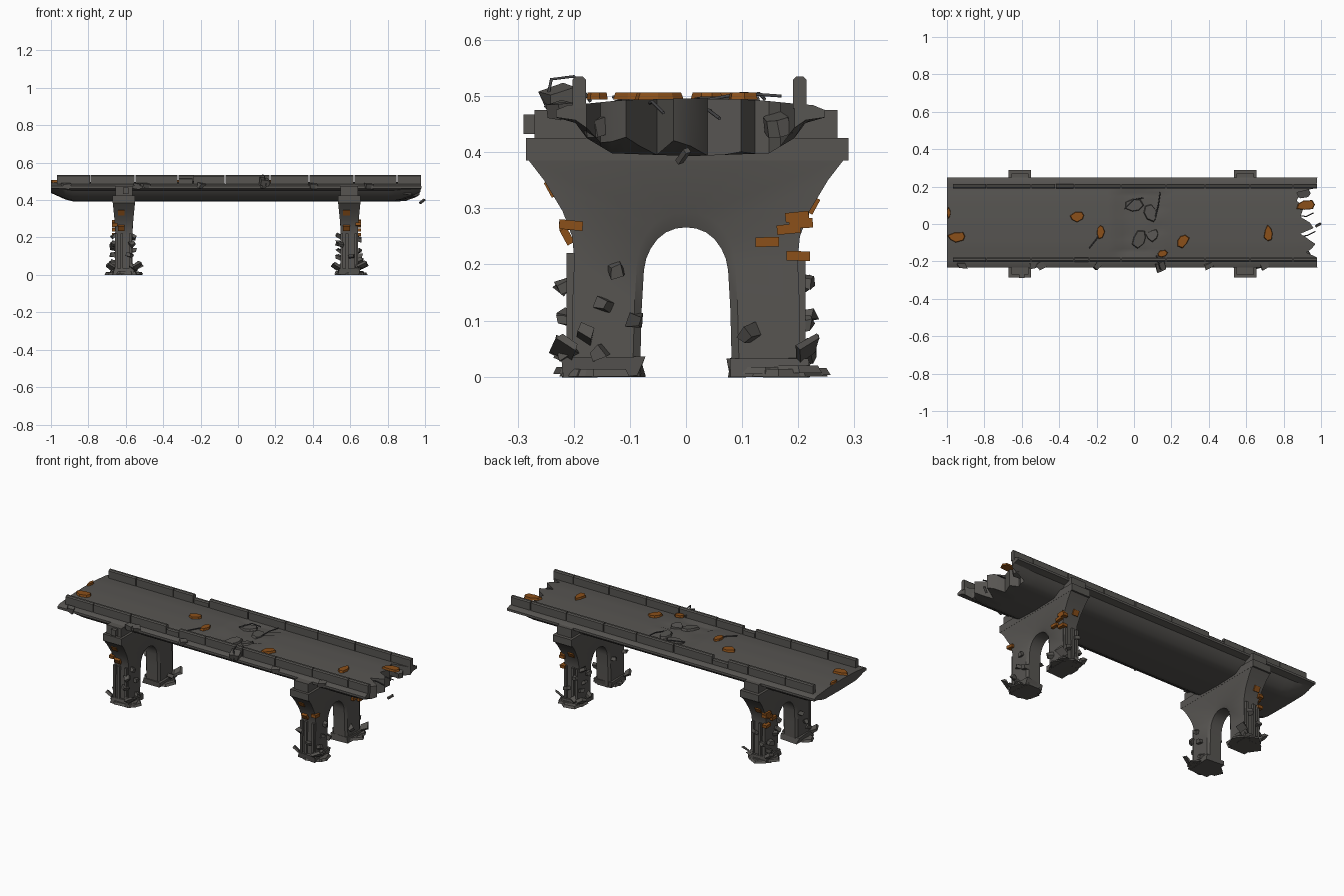
import bpy, bmesh, math, random
from mathutils import Vector, Matrix, Euler, noise

if "Cube" in bpy.data.objects:
    bpy.data.objects.remove(bpy.data.objects["Cube"])

random.seed(7)


def material(name, rgb):
    m = bpy.data.materials.new(name)
    m.diffuse_color = (*rgb, 1)
    m.use_nodes = True
    m.node_tree.nodes["Principled BSDF"].inputs["Base Color"].default_value = m.diffuse_color
    return m


CONCRETE = material("dark concrete", (0.095, 0.09, 0.083))
RUST = material("rusty orange", (0.26, 0.08, 0.01))
STEEL = material("dark steel", (0.06, 0.06, 0.063))


def finish(bm, name, mat, smooth=None):
    bmesh.ops.recalc_face_normals(bm, faces=bm.faces)
    me = bpy.data.meshes.new(name)
    bm.to_mesh(me)
    bm.free()
    me.materials.append(mat)
    ob = bpy.data.objects.new(name, me)
    bpy.context.collection.objects.link(ob)
    if smooth:
        bpy.ops.object.select_all(action='DESELECT')
        ob.select_set(True)
        bpy.context.view_layer.objects.active = ob
        bpy.ops.object.shade_smooth_by_angle(angle=math.radians(smooth))
    return ob


def box(bm, loc, size, rot=(0, 0, 0), jitter=0.0):
    m = Matrix.Translation(loc) @ Euler(rot).to_matrix().to_4x4() @ Matrix.Diagonal((*size, 1))
    vs = bmesh.ops.create_cube(bm, size=1, matrix=m)["verts"]
    for v in vs:
        v.co += Vector([random.uniform(-jitter, jitter) * s for s in size])


def slab(bm, loc, rx, ry, h, rot=(0, 0, 0), n=7):
    # irregular flat polygon shard
    m = Matrix.Translation(loc) @ Euler(rot).to_matrix().to_4x4()
    ring = []
    for i in range(n):
        a, r = 2 * math.pi * i / n, random.uniform(0.75, 1.1)
        ring.append((rx * r * math.cos(a), ry * r * math.sin(a)))
    lo = [bm.verts.new(m @ Vector((x, y, -h / 2))) for x, y in ring]
    hi = [bm.verts.new(m @ Vector((x * .9, y * .9, h / 2))) for x, y in ring]
    bm.faces.new(lo[::-1])
    bm.faces.new(hi)
    for i in range(n):
        j = (i + 1) % n
        bm.faces.new((lo[i], lo[j], hi[j], hi[i]))


def interp(pts, t):
    for (a, b), (c, d) in zip(pts, pts[1:]):
        if t <= c:
            return b + (d - b) * max(0, t - a) / (c - a)
    return pts[-1][1]


# Deck: cambered hull section, jagged right end, shallow crater in the middle
YS = [-.24, -.218, -.205, -.185, -.16, -.14, -.115, -.09, -.06, -.03, 0]
YS += [-y for y in YS[-2::-1]]
TOP = [(0, .496), (.12, .493), (.19, .486), (.218, .484), (.24, .475)]
BOTTOM = [(0, .393), (.14, .398), (.185, .425), (.205, .452), (.24, .462)]
END = [(-.24, .98), (-.185, .975), (-.16, .92), (-.14, .95), (-.115, .97), (-.06, .89), (-.03, .96),
       (0, .94), (.03, .89), (.06, .90), (.09, .91), (.115, .87), (.14, .88), (.16, .87), (.185, .975), (.24, .98)]
NX = 48
bm = bmesh.new()
top, bot = [], []
for i in range(NX + 1):
    x0 = -1 + 1.84 * i / (NX - 1)
    tr, br = [], []
    for y in YS:
        x = interp(END, y) if i == NX else x0
        zt, zb = interp(TOP, abs(y)), interp(BOTTOM, abs(y))
        edge = 0.03 * noise.noise((3, y * 25, 0))
        if -.08 + edge < x < .13 + edge and abs(y) < .165:
            zt -= .011 + .006 * noise.noise((x * 30, y * 30, 0))
        lift = max(0, abs(x) - .9) / .1
        zb += lift * .045 * (.462 - zb) / .069
        tr.append(bm.verts.new((x, y + .008, zt)))
        br.append(bm.verts.new((x, y + .008, zb)))
    top.append(tr)
    bot.append(br)
K = len(YS)
for i in range(NX):
    for j in range(K - 1):
        bm.faces.new((top[i][j], top[i + 1][j], top[i + 1][j + 1], top[i][j + 1]))
        bm.faces.new((bot[i][j], bot[i][j + 1], bot[i + 1][j + 1], bot[i + 1][j]))
    for j in (0, K - 1):
        bm.faces.new((top[i][j], bot[i][j], bot[i + 1][j], top[i + 1][j]))
for i in (0, NX):
    for j in range(K - 1):
        bm.faces.new((top[i][j], top[i][j + 1], bot[i][j + 1], bot[i][j]))
finish(bm, "deck", CONCRETE, 30)

# Parapets: rows of chamfered wall segments with open joints
JOINTS = [-.97, -.79, -.55, -.32, -.07, .17, .38, .62, .85, .98]
for side, y in (("front", -.19), ("back", .203)):
    bm = bmesh.new()
    for a, b in zip(JOINTS, JOINTS[1:]):
        pieces = [(a, b, .535)]
        if side == "back" and a == -.55:
            pieces = [(a, -.42, .535), (-.42, b, .516)]
        if side == "front" and a == -.32:
            pieces = [(a, -.24, .518), (-.24, b, .533)]
        for p, q, z in pieces:
            box(bm, ((p + q) / 2, y, (z + .478) / 2), (q - p - .005, .024, z - .478))
    bmesh.ops.bevel(bm, geom=[e for e in bm.edges if min(v.co.z for v in e.verts) > .51
                              and abs(e.verts[0].co.x - e.verts[1].co.x) > .03],
                    offset=.006, segments=1, affect='EDGES')
    finish(bm, side + "_parapet", CONCRETE)

# Pier: arched wall whose top flares out to carry the cap
OUTER = [(.203, 0), (.203, .12), (.199, .21), (.203, .25), (.22, .295), (.253, .35), (.284, .39), (.13, .39), (0, .39)]
ARCH = [(.082, 0), (.079, .12), (.075, .19), (.071, .21), (.063, .228), (.051, .245), (.036, .257), (.018, .264), (0, .266)]


def mirrored(pts):
    return [(-y, z) for y, z in pts] + pts[-2::-1]


def pier(name, cx):
    bm = bmesh.new()
    rings = []
    for (oy, oz), (ay, az) in zip(mirrored(OUTER), mirrored(ARCH)):
        w = interp([(0, .046), (.25, .046), (.39, .06)], oz)
        by, bz = ay * 1.16, az * 1.1
        pts = [(-w, oy, oz), (-.046, by, bz), (-.036, ay, az), (.036, ay, az), (.046, by, bz), (w, oy, oz)]
        rings.append([bm.verts.new((cx + p[0], p[1], p[2])) for p in pts])
    for r, s in zip(rings, rings[1:]):
        for j in range(6):
            k = (j + 1) % 6
            bm.faces.new((r[j], r[k], s[k], s[j]))
    bm.faces.new(rings[0])
    bm.faces.new(rings[-1])
    finish(bm, name + "_arch", CONCRETE, 35)
    bm = bmesh.new()
    box(bm, (cx, .002, .405), (.12, .575, .04))
    box(bm, (cx, 0, .45), (.092, .54, .05))
    finish(bm, name + "_cap", CONCRETE)
    # outer ribs and broken base slabs of each leg
    bm = bmesh.new()
    for s in (-1, 1):
        for dx in (-.04, -.012, .034):
            box(bm, (cx + dx, s * .204, .115), (.014, .018, .21))
        box(bm, (cx, s * .147, .017), (.112, .135, .034), jitter=.06)
        for k in range(4):
            slab(bm, (cx + random.uniform(-.03, .03), s * random.uniform(.14, .18), .007 + k * .002),
                 random.uniform(.06, .08), random.uniform(.05, .07), .013, (0, 0, random.random() * 6))
        slab(bm, (cx + .01, s * .165, .007), .095, .075, .013)
    finish(bm, name + "_ribs_and_base", CONCRETE)
    # loose chunks clinging to the legs
    bm = bmesh.new()
    for s in (-1, 1):
        for k in range(6):
            z = .04 + .032 * k + random.uniform(-.01, .01)
            rot = [random.uniform(-.6, .6) for _ in range(3)]
            box(bm, (cx + random.choice((-.052, .05)), s * random.uniform(.09, .2), z),
                (.035, .025, .02), rot, .2)
            if k % 2 == 0:
                box(bm, (cx + random.uniform(-.05, .05), s * .212, z), (.03, .03, .018), rot, .2)
        box(bm, (cx + .07, s * .215, .05), (.05, .04, .012), (s * .6, -.5, .2), .15)
        box(bm, (cx - .07, s * .21, .045), (.04, .035, .014), (s * .5, .6, .1), .15)
    finish(bm, name + "_chunks", CONCRETE)
    # exposed orange bricks on the outward face and the flares
    d = 1 if cx > 0 else -1
    bm = bmesh.new()
    for y, z in ((.145, .24), (.198, .285), (.183, .263), (.2, .215), (.205, .273), (-.205, .27)):
        box(bm, (cx + d * .048, y, z), (.03, .042, .017), (random.uniform(-.15, .15), 0, 0))
    for y, z in ((.226, .305), (-.24, .335), (-.212, .25)):
        box(bm, (cx - .015, y, z), (.035, .014, .03), (math.copysign(.5, -y), 0, 0))
    finish(bm, name + "_bricks", RUST)


pier("left_pier", -.61)
pier("right_pier", .595)

# Rusty plates lying on the deck
bm = bmesh.new()
for x, y, rx, ry, a in ((-.3, .04, .045, .028, .2), (-.18, -.04, .024, .045, -.1), (.26, -.09, .032, .04, -.6),
                        (.72, -.05, .026, .046, 0), (.92, .1, .055, .03, .1), (-.945, -.07, .055, .03, .1),
                        (.15, -.16, .03, .02, .2), (-.99, .06, .012, .03, 0)):
    slab(bm, (x, y, .5), rx, ry, .012, (0, 0, a))
finish(bm, "rusty_plates", RUST)

# Broken concrete: crater shards, ledge rubble and end fragments
bm = bmesh.new()
for x, y, rx, ry, a in ((.0, .1, .05, .04, 0), (.09, .06, .04, .05, .5), (.03, -.08, .05, .04, 1), (.1, -.06, .035, .04, 2)):
    slab(bm, (x, y, .49), rx, ry, .012, (random.uniform(-.1, .1), random.uniform(-.15, .15), a))
for x in (-.92, -.54, -.5, -.2, .14, .4, .7):
    box(bm, (x, -.222, .477), (.04, .03, .025), (.2, .1, random.random()), .2)
box(bm, (.14, -.225, .495), (.05, .05, .035), (.3, .1, .4), .2)
box(bm, (-.6, -.275, .45), (.03, .03, .035))
box(bm, (.985, -.005, .393), (.035, .012, .01), (.3, -.6, .5))
for y in (-.16, .165):
    slab(bm, (.9, y, .45), .06, .03, .03, (.2, .2, 0))
finish(bm, "concrete_rubble", CONCRETE)

# Bent reinforcing bars
BARS = [[(.12, -.17, .49), (.13, -.2, .535), (.14, -.24, .53), (.15, -.25, .48)],
        [(-.05, .08, .49), (.0, .13, .505), (.05, .14, .495)],
        [(.11, .02, .49), (.13, .1, .505), (.14, .17, .5)],
        [(-.24, -.13, .498), (-.2, -.08, .503), (-.18, -.04, .5)],
        [(.84, -.08, .48), (.93, -.06, .49), (.97, -.04, .47)],
        [(.85, .05, .47), (.92, .04, .475), (.96, .06, .46)]]
cu = bpy.data.curves.new("reinforcing_bars", 'CURVE')
cu.dimensions = '3D'
cu.bevel_depth = .003
cu.bevel_resolution = 1
for pts in BARS:
    sp = cu.splines.new('POLY')
    sp.points.add(len(pts) - 1)
    for p, c in zip(sp.points, pts):
        p.co = (*c, 1)
cu.materials.append(STEEL)
bpy.context.collection.objects.link(bpy.data.objects.new("reinforcing_bars", cu))
